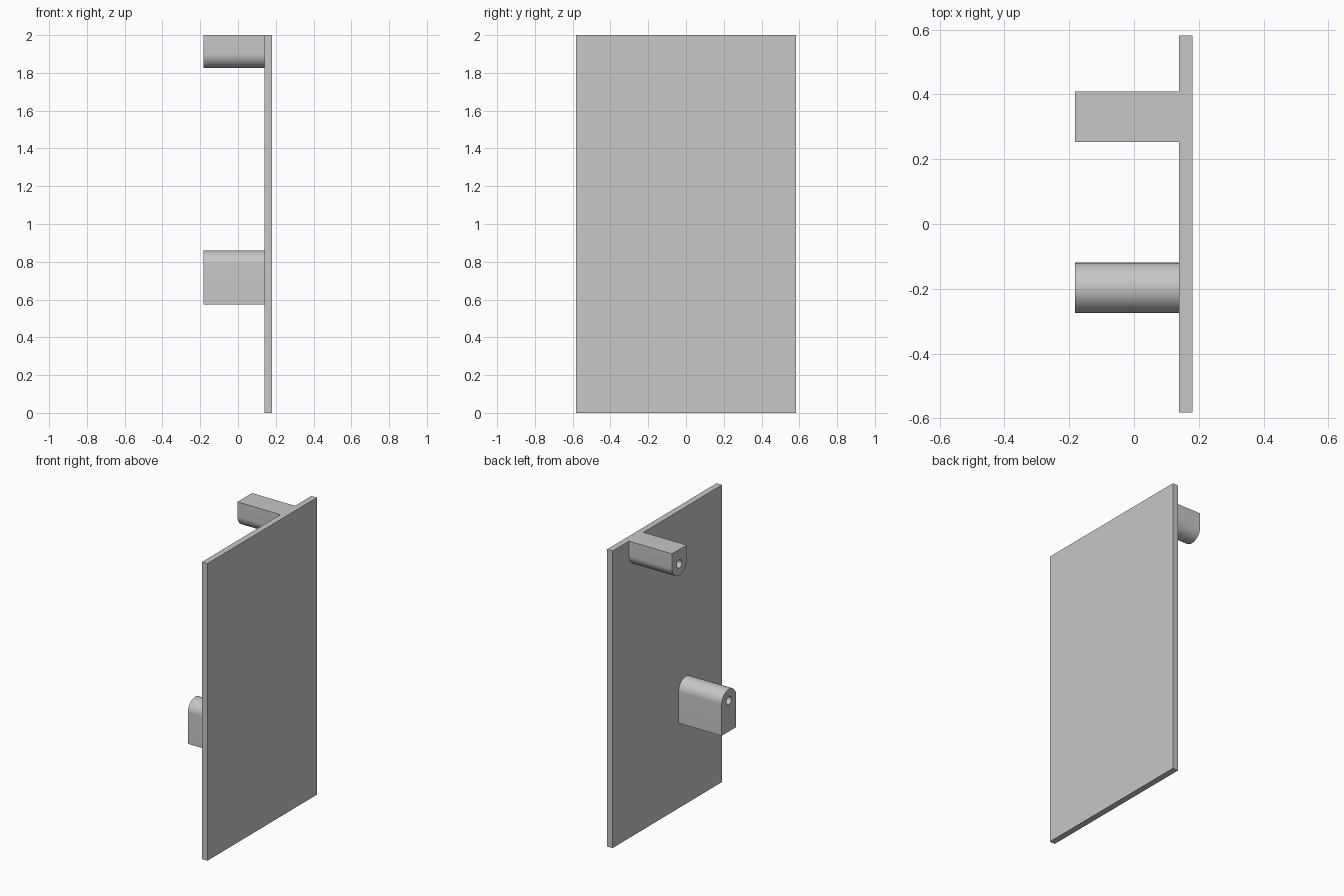
import bpy
import bmesh
from math import cos, sin, pi

cube = bpy.data.objects.get("Cube")
if cube:
    bpy.data.objects.remove(cube, do_unlink=True)

PLATE_X0, PLATE_X1 = 0.139, 0.18   # inner and outer face of the plate
BOSS_X0 = -0.182                   # free end of the bosses
BOSS_R, HOLE_R, HOLE_DEPTH = 0.0775, 0.027, 0.25

grey = bpy.data.materials.new("plain grey")
grey.use_nodes = True
colour = (0.57, 0.57, 0.57, 1)
grey.diffuse_color = colour
grey.node_tree.nodes["Principled BSDF"].inputs["Base Color"].default_value = colour


def extrude_along_x(name, outline, x0, x1):
    """Closed solid from a (y, z) outline swept from x0 to x1."""
    bm = bmesh.new()
    face = bm.faces.new([bm.verts.new((x0, y, z)) for y, z in outline])
    swept = bmesh.ops.extrude_face_region(bm, geom=[face], use_keep_orig=True)
    moved = [g for g in swept["geom"] if isinstance(g, bmesh.types.BMVert)]
    bmesh.ops.translate(bm, verts=moved, vec=(x1 - x0, 0, 0))
    bmesh.ops.recalc_face_normals(bm, faces=bm.faces)
    mesh = bpy.data.meshes.new(name)
    bm.to_mesh(mesh)
    bm.free()
    mesh.materials.append(grey)
    obj = bpy.data.objects.new(name, mesh)
    bpy.context.collection.objects.link(obj)
    return obj


def arc(y, z, radius, start, sweep, steps):
    angles = [start + sweep * i / steps for i in range(steps + 1)]
    return [(y + radius * cos(a), z + radius * sin(a)) for a in angles]


def boss(name, y, z, flat_z):
    """Half-round boss with a blind hole; flat_z is its square end."""
    turn = pi if z > flat_z else -pi
    outline = arc(y, z, BOSS_R, 0, turn, 32)
    outline += [(y - BOSS_R, flat_z), (y + BOSS_R, flat_z)]
    body = extrude_along_x(name, outline, BOSS_X0, PLATE_X0)

    # Blind screw hole
    circle = arc(y, z, HOLE_R, 0, 2 * pi, 32)[:-1]
    cutter = extrude_along_x(name + "_hole_cutter", circle,
                             BOSS_X0 - 0.05, BOSS_X0 + HOLE_DEPTH)
    cutter.hide_render = True
    cut = body.modifiers.new("hole", 'BOOLEAN')
    cut.operation = 'DIFFERENCE'
    cut.solver = 'EXACT'
    cut.object = cutter

    bpy.ops.object.select_all(action='DESELECT')
    body.select_set(True)
    bpy.context.view_layer.objects.active = body
    bpy.ops.object.modifier_apply(modifier=cut.name)
    bpy.data.objects.remove(cutter, do_unlink=True)
    bpy.ops.object.shade_smooth_by_angle(angle=pi / 6)


# Flat panel
half = 0.582
extrude_along_x("panel", [(-half, 0), (half, 0), (half, 2), (-half, 2)],
                PLATE_X0, PLATE_X1)

# Mounting bosses
boss("upper_boss", 0.331, 1.9025, 2.0)
boss("lower_boss", -0.197, 0.782, 0.573)
